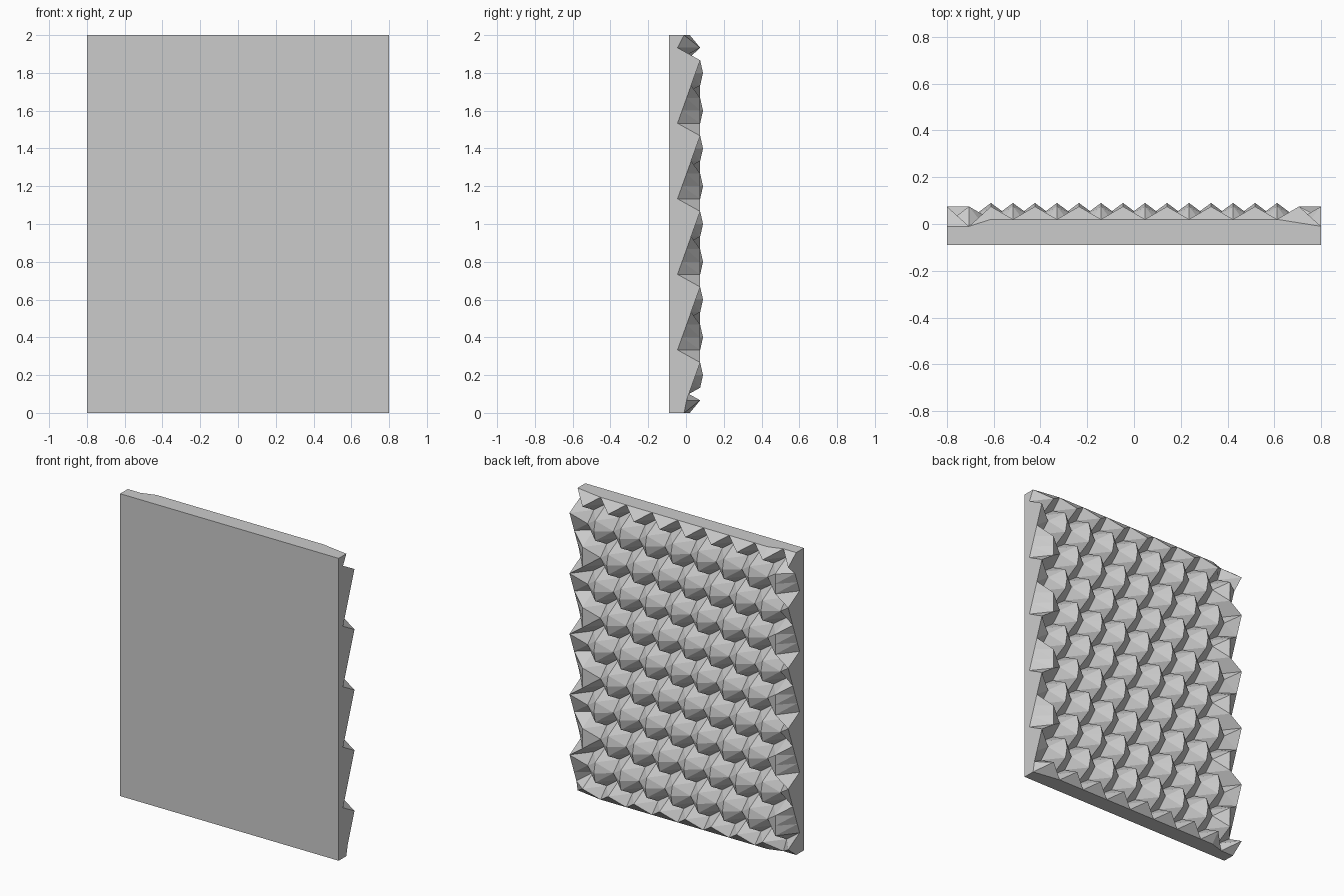
import bpy, bmesh

if "Cube" in bpy.data.objects:
    bpy.data.objects.remove(bpy.data.objects["Cube"])

NX, NZ = 17, 30            # relief grid: columns and rows
DX, DZ = 1.6 / NX, 2.0 / NZ
FRONT = -0.09
BUMP = {0: 0.09, 1: 0.075, 2: -0.045, 3: 0.02}   # height by rows from a peak


def offset(i, j):
    """Rows above (+) or below (-) the nearest peak; columns are staggered."""
    d = (j - (3 if i % 2 else 0)) % 6
    return d - 6 if d > 3 else d


def height(i, j):
    d = offset(i, j)
    if j in (0, NZ):                       # straight top and bottom edges
        return -0.01 if i in (0, 1, NX) else (0.005 if i == NX - 1 else 0.02)
    if i in (0, NX):                       # sawtooth side edges
        if i == 0 and j == NZ - 1:
            return 0.075
        saw = d if d <= 1 else d - 6
        return 0.075 + (saw - 1) * 0.024
    h = BUMP[abs(d)]
    return min(h, 0.075) if i in (1, NX - 1) else h


bm = bmesh.new()
V = [[bm.verts.new((-0.8 + i * DX, height(i, j), j * DZ)) for j in range(NZ + 1)]
     for i in range(NX + 1)]

# Spiked relief: split each grid cell so neighbouring bumps stay separate
for i in range(NX):
    for j in range(NZ):
        a, b, c, d = V[i][j], V[i + 1][j], V[i + 1][j + 1], V[i][j + 1]
        ac, bd = a.co.y + c.co.y, b.co.y + d.co.y
        tops = sorted(abs(offset(p, q)) for p in (i, i + 1) for q in (j, j + 1))
        use_ac = ac > bd
        if tops == [1, 1, 2, 2] and (0 < i < NX - 1 or j in (1, NZ - 2)):
            use_ac = not use_ac            # keep the groove between two bumps
        tris = ((a, c, b), (a, d, c)) if use_ac else ((a, d, b), (b, d, c))
        for t in tris:
            bm.faces.new(t)

# Flat front and the four slab sides
f00, f10, f11, f01 = [bm.verts.new((x, FRONT, z))
                      for x, z in ((-0.8, 0), (0.8, 0), (0.8, 2), (-0.8, 2))]
bm.faces.new((f00, f10, f11, f01))
bm.faces.new([f10, f00] + [V[i][0] for i in range(NX + 1)])
bm.faces.new([f01, f11] + [V[i][NZ] for i in range(NX, -1, -1)])
bm.faces.new([f00, f01] + [V[0][j] for j in range(NZ, -1, -1)])
bm.faces.new([f11, f10] + [V[NX][j] for j in range(NZ + 1)])
bmesh.ops.recalc_face_normals(bm, faces=bm.faces)

mesh = bpy.data.meshes.new("studded_panel")
bm.to_mesh(mesh)
bm.free()
bpy.context.collection.objects.link(bpy.data.objects.new("studded_panel", mesh))
